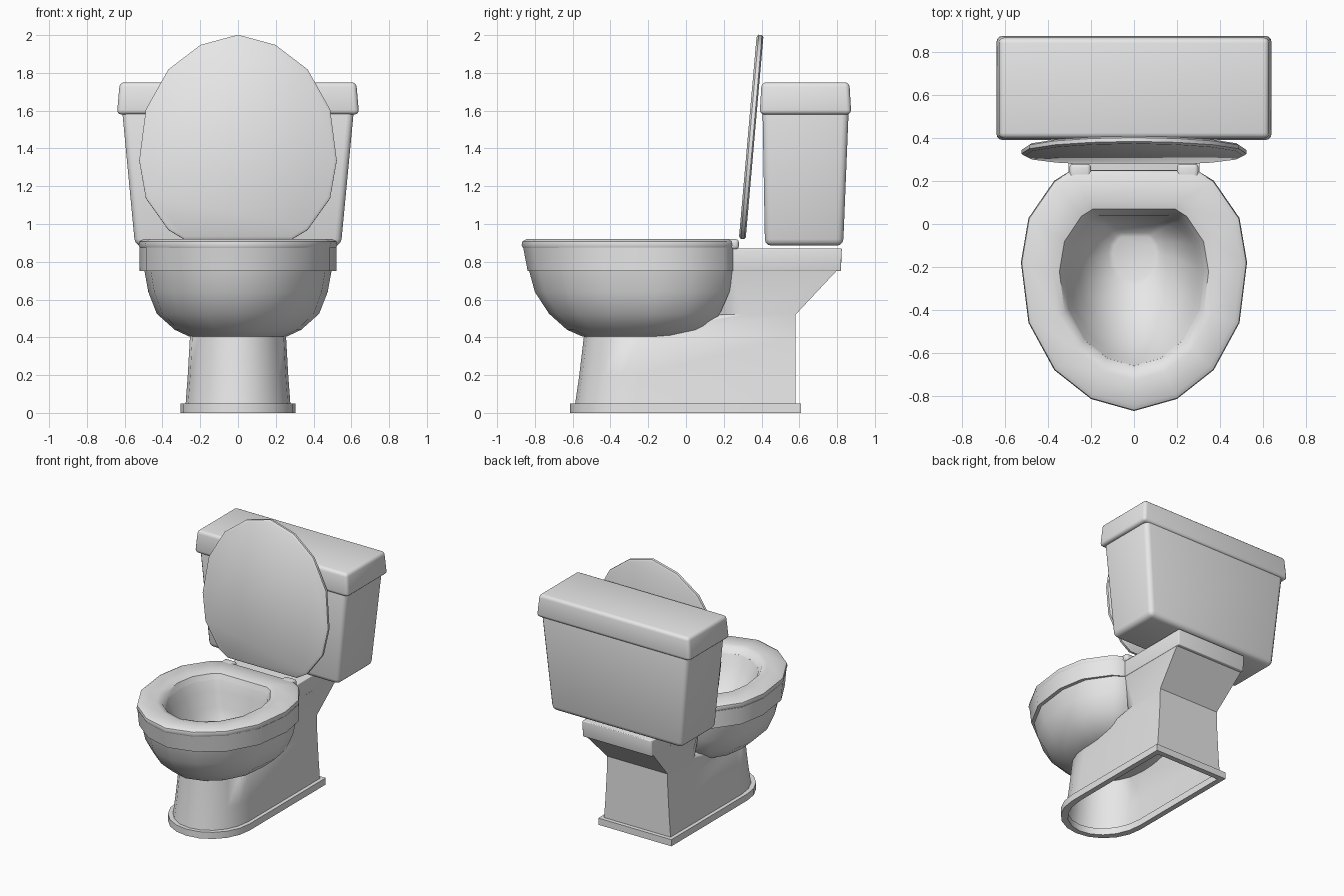
import bpy, bmesh
from math import sin, cos, pi, radians
from mathutils import Matrix

cube = bpy.data.objects.get("Cube")
if cube:
    bpy.data.objects.remove(cube, do_unlink=True)

# Single glazed ceramic colour
ceramic = bpy.data.materials.new("white_ceramic")
ceramic.use_nodes = True
COLOR = (0.8, 0.8, 0.8, 1)
ceramic.diffuse_color = COLOR
for node in ceramic.node_tree.nodes:
    if node.type == 'BSDF_PRINCIPLED':
        node.inputs["Base Color"].default_value = COLOR

# Half of the egg outline: width fraction, front-to-back fraction
EGG = [(0, 0), (.38, .05), (.705, .17), (.933, .366), (1, .616),
       (.933, .80), (.705, .955), (.55, 1)]


def egg(z, hw, front, back):
    half = [(u * hw, front + v * (back - front), z) for u, v in EGG]
    return half + [(-x, y, z) for x, y, z in reversed(half[1:])]


def u_ring(z, hw, front, back, depth=.32, n=10):
    """Rounded front, square back."""
    arc = [(-hw * cos(pi * i / n), front + depth * (1 - sin(pi * i / n)), z)
           for i in range(n + 1)]
    return arc + [(hw, back, z), (0, back, z), (-hw, back, z)]


def finish(name, bm, bevel=0, segments=3, angle=40):
    bmesh.ops.recalc_face_normals(bm, faces=bm.faces)
    mesh = bpy.data.meshes.new(name)
    bm.to_mesh(mesh)
    bm.free()
    mesh.materials.append(ceramic)
    ob = bpy.data.objects.new(name, mesh)
    bpy.context.collection.objects.link(ob)
    bpy.ops.object.select_all(action='DESELECT')
    ob.select_set(True)
    bpy.context.view_layer.objects.active = ob
    if bevel:
        mod = ob.modifiers.new("rounded_edges", 'BEVEL')
        mod.width = bevel
        mod.segments = segments
        mod.limit_method = 'ANGLE'
        bpy.ops.object.modifier_apply(modifier=mod.name)
    bpy.ops.object.shade_smooth_by_angle(angle=radians(angle))
    return ob


def loft(name, rings, cap_start=False, cap_end=False, loop=False,
         matrix=None, angle=40):
    bm = bmesh.new()
    rows = [[bm.verts.new(p) for p in ring] for ring in rings]
    pairs = list(zip(rows, rows[1:]))
    if loop:
        pairs.append((rows[-1], rows[0]))
    for a, b in pairs:
        for i in range(len(a)):
            j = (i + 1) % len(a)
            bm.faces.new((a[i], a[j], b[j], b[i]))
    if cap_start:
        bm.faces.new(rows[0])
    if cap_end:
        bm.faces.new(rows[-1])
    if matrix:
        bm.transform(matrix)
    return finish(name, bm, angle=angle)


def tapered_box(name, low, high, bevel):
    """low and high: z, half width, front y, back y, centred on x = 0."""
    bm = bmesh.new()
    ends = []
    for z, hw, f, b in (low, high):
        ends.append([bm.verts.new(p) for p in
                     ((-hw, f, z), (hw, f, z), (hw, b, z), (-hw, b, z))])
    lo, hi = ends
    bm.faces.new(lo)
    bm.faces.new(hi)
    for i in range(4):
        j = (i + 1) % 4
        bm.faces.new((lo[i], lo[j], hi[j], hi[i]))
    return finish(name, bm, bevel)


# Foot: thin flange around the open underside
loft("foot_flange", [
    u_ring(0, .265, -.575, .57), u_ring(0, .305, -.615, .61),
    u_ring(.05, .305, -.615, .61), u_ring(.05, .265, -.575, .57)], loop=True)

# Pedestal: rises behind the bowl and flares back under the shelf
loft("pedestal", [
    u_ring(.04, .278, -.588, .58), u_ring(.2, .266, -.565, .58),
    u_ring(.41, .254, -.54, .58), u_ring(.52, .252, .1, .58, .2),
    u_ring(.755, .285, .15, .80, .1)], cap_end=True)

# Bowl: outer shell, rim and inner basin down to the drain
loft("bowl", [
    egg(.395, .2, -.5, -.03), egg(.405, .26, -.55, .02),
    egg(.44, .335, -.63, .11), egg(.525, .43, -.725, .18),
    egg(.64, .475, -.8, .23), egg(.75, .495, -.83, .25),
    egg(.75, .522, -.838, .25), egg(.875, .522, -.862, .25),
    egg(.875, .33, -.66, .06), egg(.8, .3, -.625, .04),
    egg(.68, .26, -.55, .03), egg(.57, .19, -.42, 0),
    egg(.51, .12, -.29, -.04), egg(.5, .1, -.26, -.06)],
    cap_start=True, cap_end=True)

# Shelf carrying the tank
tapered_box("tank_shelf", (.75, .288, .13, .82), (.87, .29, .13, .825), .006)

# Seat ring with rounded outer edge
loft("seat", [
    egg(.872, .518, -.862, .245), egg(.888, .526, -.87, .252),
    egg(.908, .522, -.866, .248), egg(.92, .5, -.845, .23),
    egg(.92, .385, -.725, .105), egg(.91, .347, -.687, .07),
    egg(.872, .328, -.658, .058)], loop=True, angle=45)

# Hinges at the back of the seat
for side, name in ((1, "left_hinge"), (-1, "right_hinge")):
    hinge = tapered_box(name, (.865, .05, .2, .28), (.92, .05, .2, .28), .018)
    hinge.location.x = side * .25

# Raised lid leaning back toward the tank
loft("lid", [
    egg(0, .508, -1.072, -.012), egg(.01, .523, -1.085, 0),
    egg(.028, .523, -1.085, 0), egg(.036, .51, -1.074, -.01)],
    cap_start=True, cap_end=True,
    matrix=Matrix.Translation((0, .28, .922)) @ Matrix.Rotation(radians(-95), 4, 'X'))

# Tank and its cover
tapered_box("tank", (.885, .545, .418, .832), (1.62, .615, .405, .862), .035)
tapered_box("tank_cover", (1.58, .641, .39, .875), (1.75, .626, .4, .865), .024)
